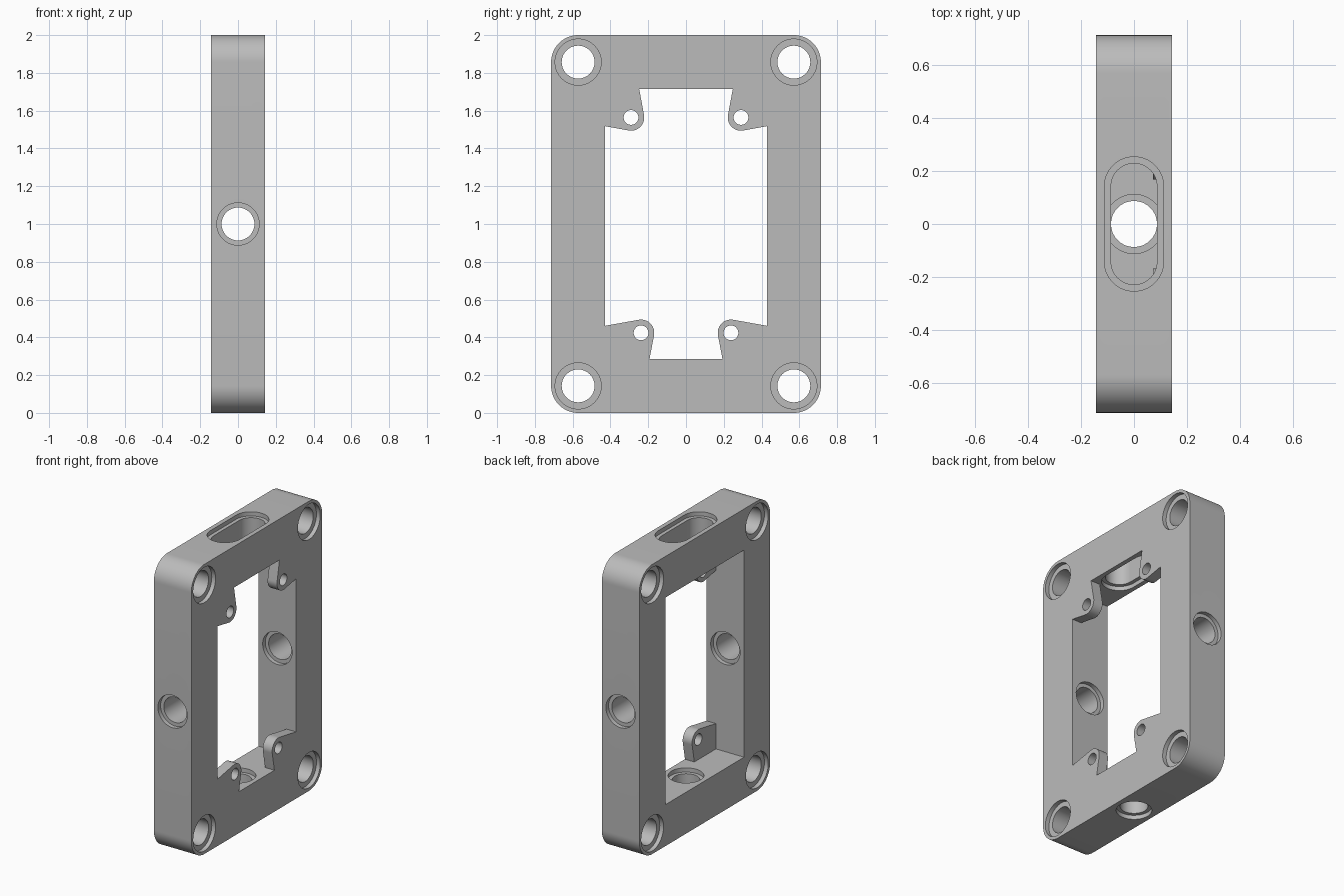
import bpy, bmesh, math

cube = bpy.data.objects.get("Cube")
if cube:
    bpy.data.objects.remove(cube, do_unlink=True)

HALF_T, HALF_W, HEIGHT = 0.143, 0.714, 2.0       # frame thickness, width, height
IN_W, IN_LO, IN_HI = 0.429, 0.286, 1.716         # inner opening
TAB_X = 0.0715                                   # back face of the screw tabs
STEP = 0.029                                     # counterbore depth
OUT = 0.02                                       # cutter overshoot

grey = bpy.data.materials.new("mid grey")
grey.use_nodes = True
grey.diffuse_color = (0.5, 0.5, 0.5, 1)
grey.node_tree.nodes["Principled BSDF"].inputs["Base Color"].default_value = (0.5, 0.5, 0.5, 1)


def arc(cu, cv, r, a0, a1, n):
    """Points on an arc, angles in degrees."""
    angles = [math.radians(a0 + (a1 - a0) * i / n) for i in range(n + 1)]
    return [(cu + r * math.cos(a), cv + r * math.sin(a)) for a in angles]


def slot(cu, cv, r, half_len=0.0):
    """Circle, or a slot stretched along v when half_len is positive."""
    e = max(half_len - r, 0.00001)
    return arc(cu, cv + e, r, 0, 180, 32) + arc(cu, cv - e, r, 180, 360, 32)


def circle(cu, cv, r):
    return arc(cu, cv, r, 0, 360, 64)[:-1]


def loft(name, axis, sections):
    """Closed solid through (position, outline) sections along an axis."""
    place = {"x": lambda t, u, v: (t, u, v),
             "y": lambda t, u, v: (u, t, v),
             "z": lambda t, u, v: (u, v, t)}[axis]
    bm = bmesh.new()
    rings = [[bm.verts.new(place(t, u, v)) for u, v in pts] for t, pts in sections]
    for a, b in zip(rings, rings[1:]):
        for i in range(len(a)):
            j = (i + 1) % len(a)
            bm.faces.new((a[i], a[j], b[j], b[i]))
    bm.faces.new(rings[0])
    bm.faces.new(rings[-1])
    bmesh.ops.recalc_face_normals(bm, faces=bm.faces)
    mesh = bpy.data.meshes.new(name)
    bm.to_mesh(mesh)
    bm.free()
    obj = bpy.data.objects.new(name, mesh)
    bpy.context.collection.objects.link(obj)
    mesh.materials.append(grey)
    return obj


def stepped_hole(axis, lo, hi, bore, wide):
    """Through hole with a counterbore at both ends."""
    return loft("hole_cutter", axis, [
        (lo - OUT, wide), (lo + STEP, wide), (lo + STEP, bore),
        (hi - STEP, bore), (hi - STEP, wide), (hi + OUT, wide)])


# Frame body with rounded corners
R = 0.143
body = []
for su, sv, a in ((1, 1, 0), (-1, 1, 90), (-1, -1, 180), (1, -1, 270)):
    body += arc(su * (HALF_W - R), 1 + sv * (1 - R), R, a, a + 90, 16)
frame = loft("frame", "x", [(-HALF_T, body), (HALF_T, body)])

# Opening: plain rectangle at the back, outline with four screw tabs at the front
rect = [(-IN_W, IN_LO), (IN_W, IN_LO), (IN_W, IN_HI), (-IN_W, IN_HI)]
LOW_TAB, HIGH_TAB = (0.238, 0.424), (0.291, 1.564)
half = ([(0.193, IN_LO)] + arc(*LOW_TAB, 0.07, 190, 80, 16)
        + [(IN_W, 0.461), (IN_W, 1.518)]
        + arc(*HIGH_TAB, 0.07, 280, 170, 16) + [(0.248, IN_HI)])
tabbed = half + [(-u, v) for u, v in reversed(half)]
cutters = [
    loft("opening_cutter", "x", [(-HALF_T - OUT, rect), (TAB_X, rect)]),
    loft("tab_cutter", "x", [(-0.05, tabbed), (HALF_T + OUT, tabbed)]),
]

# Corner holes, tab screw holes and side wall holes
for s in (-1, 1):
    for z in (0.143, 1.857):
        cutters.append(stepped_hole("x", -HALF_T, HALF_T,
                                    circle(s * 0.571, z, 0.087), circle(s * 0.571, z, 0.122)))
    for y, z in (LOW_TAB, HIGH_TAB):
        screw = circle(s * y, z, 0.039)
        cutters.append(loft("screw_cutter", "x", [(0.05, screw), (HALF_T + OUT, screw)]))
    lo, hi = sorted((s * IN_W, s * HALF_W))
    cutters.append(stepped_hole("y", lo, hi, circle(0, 1, 0.087), circle(0, 1, 0.112)))

# Bottom hole and top slot
cutters.append(stepped_hole("z", 0, IN_LO, circle(0, 0, 0.087), circle(0, 0, 0.112)))
cutters.append(stepped_hole("z", IN_HI, HEIGHT, slot(0, 0, 0.087, 0.229), slot(0, 0, 0.112, 0.254)))

# Cut everything out of the frame
bpy.ops.object.select_all(action="DESELECT")
bpy.context.view_layer.objects.active = frame
frame.select_set(True)
for cutter in cutters:
    mod = frame.modifiers.new("cut", "BOOLEAN")
    mod.operation = "DIFFERENCE"
    mod.solver = "EXACT"
    mod.object = cutter
    bpy.ops.object.modifier_apply(modifier=mod.name)
    bpy.data.objects.remove(cutter, do_unlink=True)

bpy.ops.object.shade_smooth_by_angle(angle=math.radians(30))
